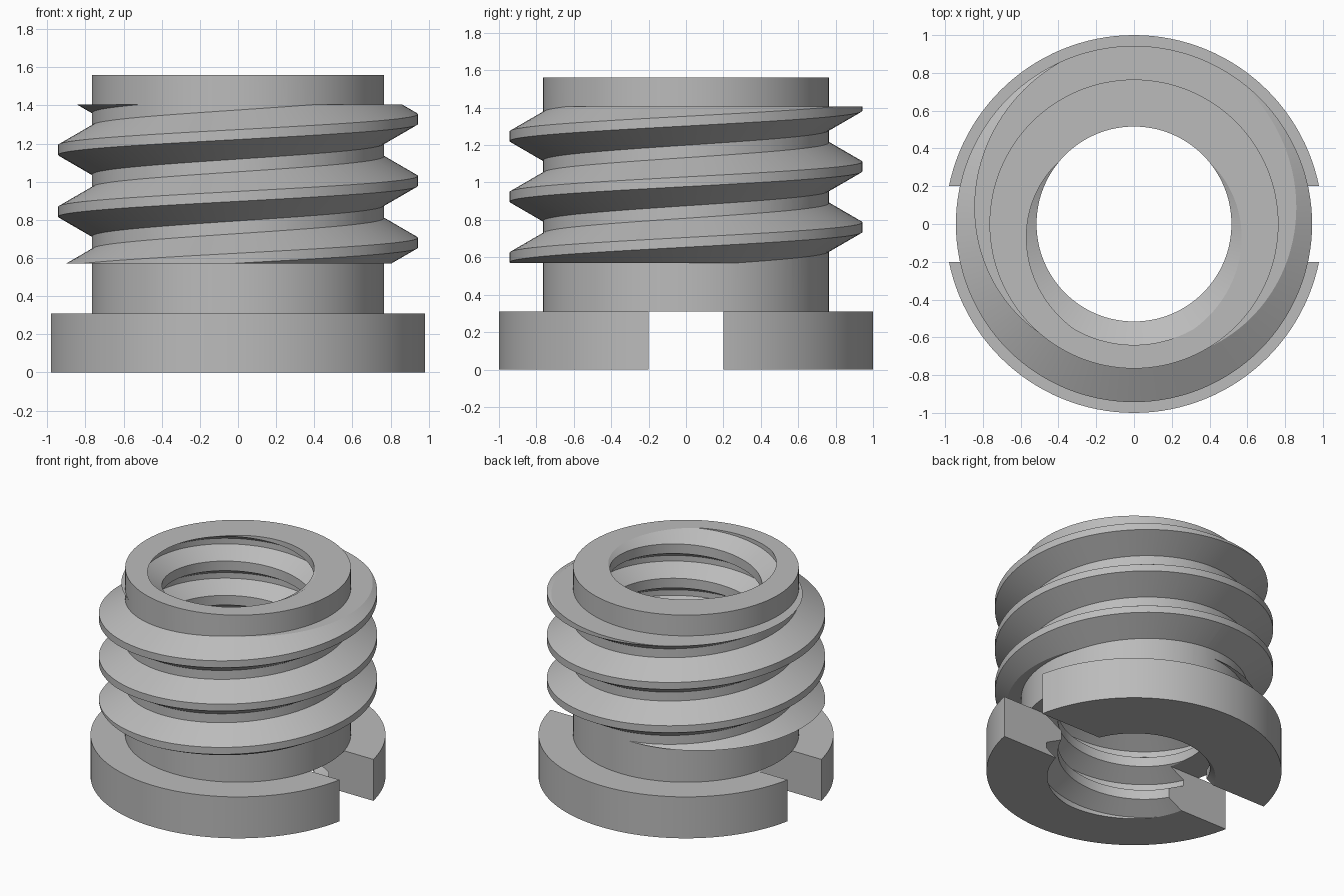
import bpy, bmesh, math
from mathutils import Vector

STEPS = 128          # segments per turn
if "Cube" in bpy.data.objects:
    bpy.data.objects.remove(bpy.data.objects["Cube"])

metal = bpy.data.materials.new("grey metal")
metal.use_nodes = True
grey = (0.5, 0.5, 0.5, 1)
metal.diffuse_color = grey
metal.node_tree.nodes["Principled BSDF"].inputs["Base Color"].default_value = grey


def to_object(bm, name):
    bmesh.ops.recalc_face_normals(bm, faces=bm.faces[:])
    mesh = bpy.data.meshes.new(name)
    bm.to_mesh(mesh)
    bm.free()
    mesh.materials.append(metal)
    ob = bpy.data.objects.new(name, mesh)
    bpy.context.collection.objects.link(ob)
    return ob


def lathe(name, profile):
    """Solid of revolution from (radius, height) points, capped at both ends."""
    bm = bmesh.new()
    rings = []
    for r, z in profile:
        rings.append([bm.verts.new((r * math.cos(2 * math.pi * i / STEPS),
                                    r * math.sin(2 * math.pi * i / STEPS), z))
                      for i in range(STEPS)])
    for a, b in zip(rings, rings[1:]):
        for i in range(STEPS):
            j = (i + 1) % STEPS
            bm.faces.new((a[i], a[j], b[j], b[i]))
    bm.faces.new(rings[0])
    bm.faces.new(rings[-1])
    return to_object(bm, name)


def screw(name, root, crest, pitch, crest_half, z0, bottom, top):
    """Solid right-handed screw, crest centre at height z0 on the +x side,
    with 60 degree flanks, cut flat at bottom and top."""
    root_half = crest_half + (crest - root) * math.tan(math.radians(30))
    section = [(root, -root_half), (crest, -crest_half),
               (crest, crest_half), (root, root_half)]
    first = math.floor((bottom - z0) / pitch) - 2
    last = math.ceil((top - z0) / pitch) + 2
    bm = bmesh.new()
    rows = []
    for i in range(first * STEPS, last * STEPS + 1):
        a = 2 * math.pi * i / STEPS
        z = z0 + pitch * i / STEPS
        rows.append([bm.verts.new((r * math.cos(a), r * math.sin(a), z + dz))
                     for r, dz in section])
    for i in range(len(rows) - 1):
        p, q = rows[i], rows[i + 1]
        for k in range(3):
            bm.faces.new((p[k], q[k], q[k + 1], p[k + 1]))
        if i + 1 + STEPS < len(rows):          # root band to the next turn
            s, t = rows[i + STEPS], rows[i + STEPS + 1]
            bm.faces.new((p[3], q[3], t[0], s[0]))
    for height, direction in ((bottom, -1), (top, 1)):
        bmesh.ops.bisect_plane(bm, geom=bm.verts[:] + bm.edges[:] + bm.faces[:],
                               plane_co=Vector((0, 0, height)),
                               plane_no=Vector((0, 0, direction)),
                               clear_outer=True)
    bmesh.ops.remove_doubles(bm, verts=bm.verts[:], dist=0.00005)
    bmesh.ops.holes_fill(bm, edges=[e for e in bm.edges if e.is_boundary], sides=0)
    return to_object(bm, name)


# Shaft with its wide flange
body = lathe("threaded_insert", [(1, 0), (1, 0.31), (0.765, 0.31), (0.765, 1.56)])

# Outer thread, tool for the inner thread, and tool for the driver slot
outer_thread = screw("outer_thread", 0.76, 0.943, 0.324, 0.026, 0.68, 0.57, 1.405)
bore_tool = screw("bore_tool", 0.516, 0.64, 0.257, 0.021,
                  1.56 + 0.257 / 4, -0.1, 1.7)
bm = bmesh.new()
bmesh.ops.create_cube(bm, size=1)
bmesh.ops.scale(bm, vec=(3, 0.4, 0.51), verts=bm.verts[:])
bmesh.ops.translate(bm, vec=(0, 0, 0.055), verts=bm.verts[:])
slot_tool = to_object(bm, "slot_tool")

# Combine into one solid
bpy.context.view_layer.objects.active = body
for tool, operation in ((outer_thread, 'UNION'), (bore_tool, 'DIFFERENCE'),
                        (slot_tool, 'DIFFERENCE')):
    mod = body.modifiers.new(tool.name, 'BOOLEAN')
    mod.operation = operation
    mod.solver = 'EXACT'
    mod.object = tool
    bpy.ops.object.modifier_apply(modifier=mod.name)
    bpy.data.objects.remove(tool)

# Smooth round walls, crisp thread edges
bpy.ops.object.select_all(action='DESELECT')
body.select_set(True)
bpy.ops.object.shade_smooth_by_angle(angle=math.radians(25))
